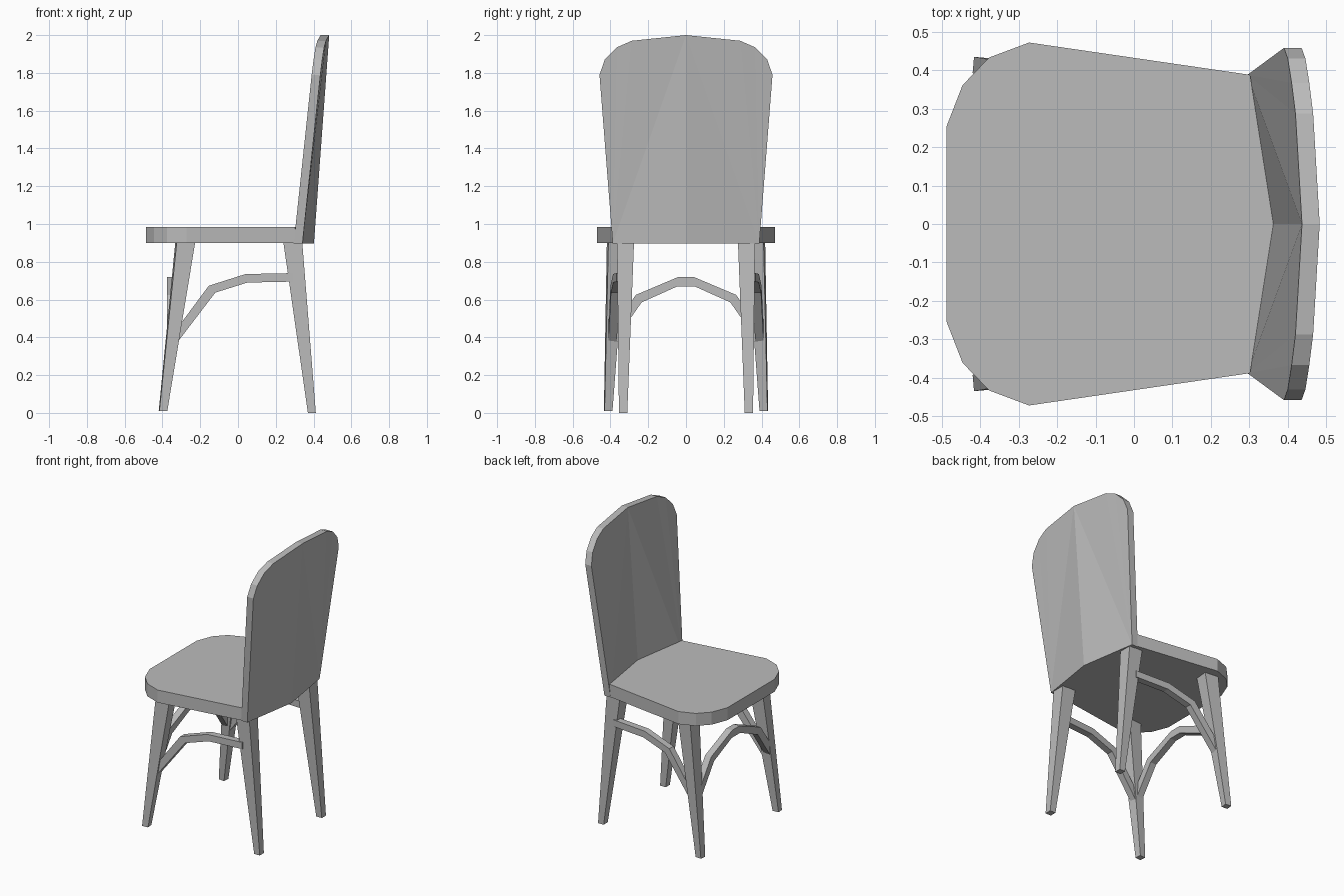
import bpy, bmesh, math
from mathutils import Vector, Matrix

cube = bpy.data.objects.get("Cube")
if cube:
    bpy.data.objects.remove(cube)

grey = bpy.data.materials.new("plain grey")
grey.use_nodes = True
grey.diffuse_color = (0.5, 0.5, 0.5, 1)
grey.node_tree.nodes["Principled BSDF"].inputs["Base Color"].default_value = grey.diffuse_color


def solid(name, ring_a, ring_b, caps=None):
    """Closed solid between two matching rings; caps lists the end faces."""
    bm = bmesh.new()
    n = len(ring_a)
    a = [bm.verts.new(p) for p in ring_a]
    b = [bm.verts.new(p) for p in ring_b]
    for i in range(n):
        j = (i + 1) % n
        bm.faces.new((a[i], a[j], b[j], b[i]))
    for cap in caps or [range(n)]:
        bm.faces.new([a[i] for i in cap])
        bm.faces.new([b[i] for i in reversed(cap)])
    bmesh.ops.recalc_face_normals(bm, faces=bm.faces)
    mesh = bpy.data.meshes.new(name)
    bm.to_mesh(mesh)
    bm.free()
    mesh.materials.append(grey)
    obj = bpy.data.objects.new(name, mesh)
    bpy.context.collection.objects.link(obj)
    return obj


def shift(points, offset):
    return [Vector(p) + Vector(offset) for p in points]


def square(x, y, z, sx, sy, angle):
    """Horizontal leg section, turned by angle."""
    turn = Matrix.Rotation(angle, 3, 'Z')
    return [Vector((x, y, z)) + turn @ Vector((u * sx / 2, v * sy / 2, 0))
            for u, v in ((-1, -1), (1, -1), (1, 1), (-1, 1))]


# Seat: rounded front, V-shaped rear edge
half = [(-0.488, 0.253), (-0.446, 0.361), (-0.377, 0.433), (-0.273, 0.472), (0.302, 0.388)]
outline = half + [(0.363, 0)] + [(x, -y) for x, y in reversed(half)]
seat = [(x, y, 0.9) for x, y in outline]
solid("seat", seat, shift(seat, (0, 0, 0.085)))

# Backrest: folded, leaning panel with a rounded top
side = [(0.295, 0.388, 0.897), (0.39, 0.458, 1.79), (0.4, 0.43, 1.87),
        (0.41, 0.367, 1.935), (0.42, 0.287, 1.97)]
panel = [(0.356, 0, 0.897)] + side + [(0.437, 0, 2.0)]
panel += [(x, -y, z) for x, y, z in reversed(side)]
n = len(panel)
fans = [(1, i, i + 1) for i in range(2, 6)] + [(1, 6, 0)]
fans += [tuple((n - i) % n for i in reversed(f)) for f in fans]
solid("backrest", panel, shift(panel, (0.046, 0, 0)), fans)

# Tapered, splayed legs and curved side rails, mirrored across the middle
rail = [(-0.32, 0.375), (-0.12, 0.637), (0.05, 0.69), (0.29, 0.695),
        (0.29, 0.74), (0.04, 0.735), (-0.155, 0.673), (-0.32, 0.45)]
for s, label in ((1, "left"), (-1, "right")):
    turn = -s * math.radians(5)
    solid("front_leg_" + label,
          square(-0.397, s * 0.412, 0.01, 0.042, 0.042, turn),
          square(-0.279, s * 0.37, 0.905, 0.098, 0.09, turn))
    solid("rear_leg_" + label,
          square(0.391, s * 0.333, 0, 0.042, 0.044, 0),
          square(0.29, s * 0.32, 0.905, 0.1, 0.09, 0))
    outer = [(x, s * (0.389 - 0.07 * x), z) for x, z in rail]
    solid("side_rail_" + label, outer, shift(outer, (0, -s * 0.045, 0)))

# Arched rail between the front legs
lower = [(0.375, 0.385), (0.235, 0.585), (0.045, 0.67)]
upper = [(0.04, 0.72), (0.265, 0.625), (0.375, 0.47)]
arch = lower + upper
arch = [(y, z) for y, z in lower] + [(-y, z) for y, z in reversed(lower)]
arch += [(-y, z) for y, z in reversed(upper)] + upper
front = [(-0.375, y, z) for y, z in arch]
solid("front_rail", front, shift(front, (0.045, 0, 0)))
